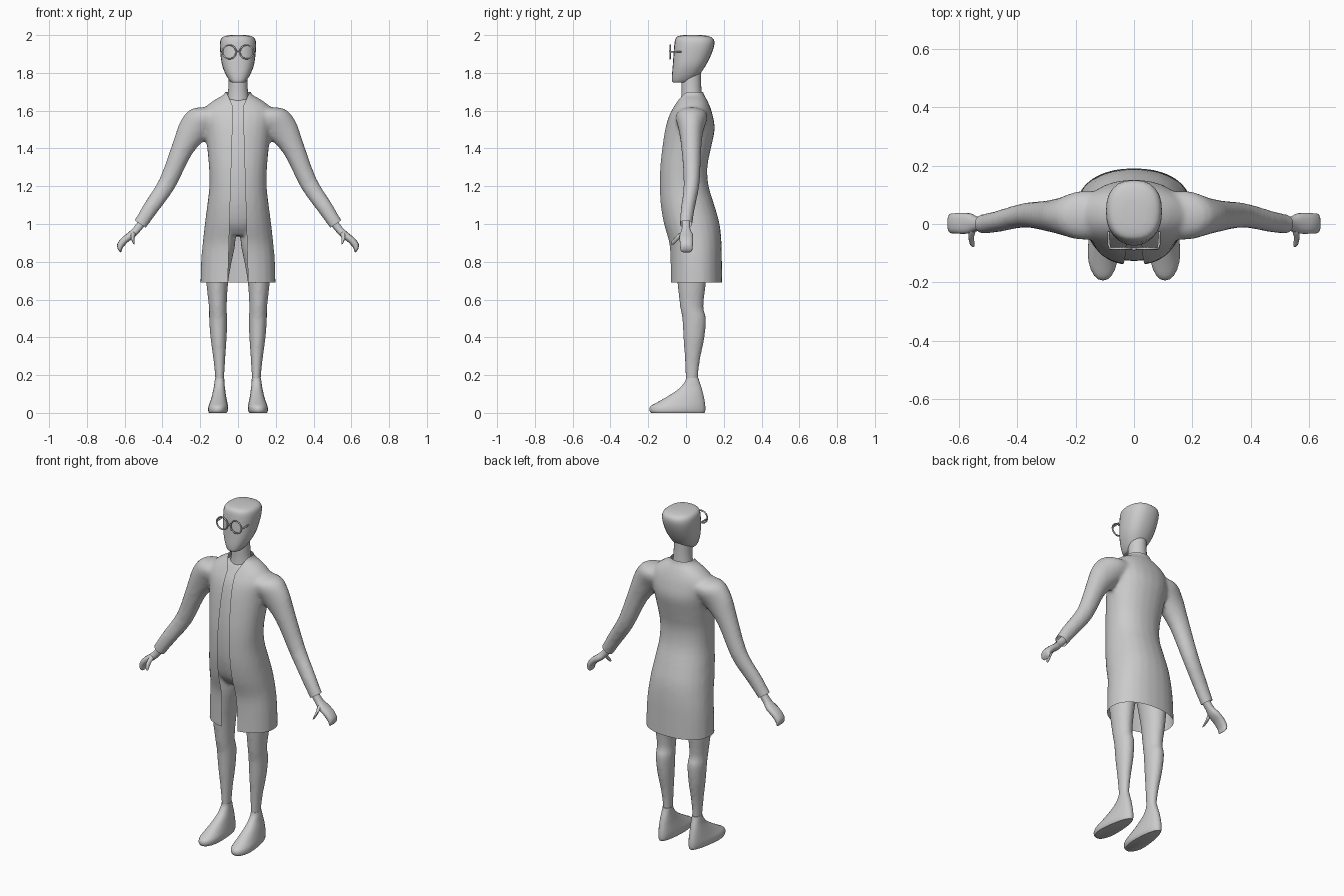
import bpy, bmesh, math
from mathutils import Vector

if "Cube" in bpy.data.objects:
    bpy.data.objects.remove(bpy.data.objects["Cube"])

GREY = bpy.data.materials.new("plain_grey")
GREY.diffuse_color = (0.6, 0.6, 0.6, 1)
GREY.use_nodes = True
GREY.node_tree.nodes["Principled BSDF"].inputs["Base Color"].default_value = GREY.diffuse_color
ARM_U = Vector((0.83, 0, 0.55)).normalized()
X_AXIS = Vector((1, 0, 0))


def spline(rows, steps):
    """Catmull-Rom interpolation of section rows."""
    out = []
    for i in range(len(rows) - 1):
        p = [rows[max(0, min(len(rows) - 1, i + k))] for k in (-1, 0, 1, 2)]
        for s in range(steps):
            t = s / steps
            out.append([0.5 * (2 * b + (c - a) * t + (2 * a - 5 * b + 4 * c - d) * t * t
                               + (3 * b - a - 3 * c + d) * t ** 3) for a, b, c, d in zip(*p)])
    return out + [list(rows[-1])]


def loft(bm, rows, u=X_AXIS, power=2.2, n=24, steps=3, side=1):
    """Closed tube through sections (x, y, z, half width along u, half depth along y)."""
    rings = []
    for x, y, z, rx, ry in spline(rows, steps):
        ring = []
        for k in range(n):
            a = 2 * math.pi * k / n
            c, s = math.cos(a), math.sin(a)
            p = Vector((x, y, z)) + u * math.copysign(abs(c) ** (2 / power), c) * rx
            p.y += math.copysign(abs(s) ** (2 / power), s) * ry
            p.x *= side
            ring.append(bm.verts.new(p))
        rings.append(ring)
    faces = [bm.faces.new(rings[0]), bm.faces.new(rings[-1])]
    for a, b in zip(rings, rings[1:]):
        for k in range(n):
            faces.append(bm.faces.new((a[k], a[(k + 1) % n], b[(k + 1) % n], b[k])))
    bmesh.ops.recalc_face_normals(bm, faces=faces)


def span(z, x, rx, y0, y1):
    """Horizontal section given by its front and back."""
    return (x, (y0 + y1) / 2, z, rx, (y1 - y0) / 2)


def make(name, bm, angle=50):
    me = bpy.data.meshes.new(name)
    bm.to_mesh(me)
    bm.free()
    ob = bpy.data.objects.new(name, me)
    bpy.context.collection.objects.link(ob)
    me.materials.append(GREY)
    bpy.ops.object.select_all(action='DESELECT')
    ob.select_set(True)
    bpy.context.view_layer.objects.active = ob
    bpy.ops.object.shade_smooth_by_angle(angle=math.radians(angle))
    return ob


def fuse(bm, voxel, iterations):
    """Merge overlapping tubes into one blended skin."""
    ob = make("blend", bm)
    m = ob.modifiers.new("remesh", 'REMESH')
    m.mode, m.voxel_size = 'VOXEL', voxel
    m = ob.modifiers.new("smooth", 'SMOOTH')
    m.factor, m.iterations = 0.5, iterations
    dg = bpy.context.evaluated_depsgraph_get()
    out = bmesh.new()
    out.from_mesh(ob.evaluated_get(dg).to_mesh())
    bpy.data.objects.remove(ob)
    return out


def cut(bm, co, no, test=lambda c: True, clear=False):
    fs = [f for f in bm.faces if test(f.calc_center_median())]
    geom = list({e for f in fs for e in f.edges}) + list({v for f in fs for v in f.verts}) + fs
    bmesh.ops.bisect_plane(bm, geom=geom, plane_co=co, plane_no=no, clear_outer=clear)


# Coat: trunk and sleeves blended, then opened at hem, cuffs, collar and front
bm = bmesh.new()
coat = [(.64, .20, -.085, .192), (.8, .196, -.085, .19), (.9, .187, -.092, .188),
        (1.0, .176, -.12, .178), (1.1, .163, -.137, .15), (1.2, .152, -.142, .12),
        (1.3, .154, -.139, .113), (1.4, .163, -.128, .132), (1.5, .175, -.112, .152),
        (1.57, .185, -.092, .143), (1.62, .17, -.066, .128), (1.66, .12, -.042, .11),
        (1.69, .07, -.028, .093), (1.75, .058, -.025, .085)]
loft(bm, [span(z, 0, rx, a, b) for z, rx, a, b in coat])
sleeve = [(.08, .03, 1.59, .05, .07), (.17, .03, 1.565, .085, .085), (.235, .027, 1.50, .083, .066),
          (.295, .028, 1.40, .06, .053), (.375, .03, 1.215, .048, .042),
          (.462, .01, 1.085, .042, .037), (.517, 0, 1.0, .037, .034), (.56, 0, .935, .037, .034)]
for s in (1, -1):
    loft(bm, sleeve, ARM_U, 2, side=s)
bm = fuse(bm, 0.012, 5)
cut(bm, (0, 0, .69), (0, 0, -1), clear=True)
cut(bm, (0, 0, 1.70), (0, 0, 1), clear=True)
for s in (1, -1):
    cut(bm, (s * .517, 0, 1.0), (s * .55, 0, -.83), lambda c: c.x * s > .4, True)


def opening(z):
    return .026 + (1.62 - z) * .03 if z < 1.62 else .026 + (z - 1.62) * .45


in_front = lambda c: c.y < .02 and abs(c.x) < .12
for s in (1, -1):
    cut(bm, (s * .026, 0, 1.62), (1, 0, s * .03), lambda c: in_front(c) and c.z < 1.64)
    cut(bm, (s * .026, 0, 1.62), (1, 0, -s * .45), lambda c: in_front(c) and c.z > 1.60)
gone = []
for f in bm.faces:
    c = f.calc_center_median()
    if in_front(c) and abs(c.x) < opening(c.z):
        gone.append(f)
bmesh.ops.delete(bm, geom=gone, context='FACES')
make("coat", bm)

# Shirt and trousers, blended from trunk and legs
bm = bmesh.new()
trunk = [(.94, .10, -.05, .10), (1.0, .135, -.095, .13), (1.1, .14, -.12, .12), (1.2, .135, -.127, .10),
         (1.3, .135, -.125, .095), (1.4, .14, -.115, .11), (1.5, .15, -.098, .125),
         (1.57, .15, -.078, .12), (1.62, .13, -.05, .10), (1.66, .07, -.025, .085)]
loft(bm, [span(z, 0, rx, a, b) for z, rx, a, b in trunk])
leg = [(1.02, .08, .065, -.075, .12), (.9, .092, .078, -.066, .125), (.8, .104, .07, -.058, .118),
       (.69, .11, .058, -.046, .106), (.56, .107, .047, -.031, .092), (.5, .105, .048, -.02, .106),
       (.4, .103, .043, -.014, .098), (.28, .099, .031, -.006, .074), (.19, .097, .024, -.002, .064),
       (.13, .097, .022, 0, .064)]
for s in (1, -1):
    loft(bm, [span(*r) for r in leg], power=2, side=s)
make("shirt_and_trousers", fuse(bm, 0.01, 4))

# Head
bm = bmesh.new()
head = [(1.748, .030, -.066, .0), (1.756, .042, -.073, .03), (1.79, .064, -.074, .07), (1.84, .084, -.07, .105),
        (1.90, .093, -.066, .135), (1.95, .096, -.062, .15), (1.98, .09, -.056, .145),
        (1.994, .072, -.042, .12), (2.0, .04, -.01, .08)]
loft(bm, [span(z, 0, rx, a, b) for z, rx, a, b in head], power=2.4)
make("head", bm)

# Neck
bm = bmesh.new()
loft(bm, [span(z, 0, rx, a, b) for z, rx, a, b in
          [(1.62, .066, -.03, .09), (1.69, .054, -.024, .083), (1.75, .05, -.024, .08),
           (1.83, .05, -.02, .08)]], power=2)
make("neck", bm)

# Shoes, wider at the toes
foot = [(0, .1, .05, -.185, .098), (.012, .1, .056, -.193, .102), (.035, .1, .055, -.188, .102),
        (.06, .1, .048, -.145, .099), (.095, .1, .038, -.085, .092), (.13, .099, .03, -.035, .083),
        (.165, .098, .026, -.006, .071), (.185, .097, .024, 0, .066)]
for s, label in ((1, "left"), (-1, "right")):
    bm = bmesh.new()
    loft(bm, [span(*r) for r in foot], power=2.3)
    for v in bm.verts:
        toe = max(0, min(1, (.08 - v.co.y) / .2)) * max(0, 1 - v.co.z / .12)
        heel = max(0, 1 - v.co.z / .12) * (1 - max(0, min(1, (.08 - v.co.y) / .2)))
        v.co.x = s * (.099 + (v.co.x - .099) * (1 - .3 * heel) + .008 * toe)
    bmesh.ops.recalc_face_normals(bm, faces=bm.faces)
    make(label + "_shoe", bm)

# Hands: palm with fingers, and a thumb
for s, label in ((1, "left"), (-1, "right")):
    bm = bmesh.new()
    loft(bm, [(.49, .0, 1.03, .022, .022), (.535, .0, .972, .02, .023), (.565, .002, .942, .021, .035),
              (.60, .002, .915, .02, .036), (.624, .002, .885, .018, .034), (.627, .002, .862, .012, .031),
              (.624, .002, .852, .005, .022)], ARM_U, 2.5, 14, 3, s)
    loft(bm, [(.55, -.01, .96, .014, .014), (.558, -.04, .932, .012, .015), (.556, -.062, .908, .01, .014),
              (.551, -.072, .893, .005, .008)], ARM_U, 2, 10, 2, s)
    make(label + "_hand", bm)

# Spectacles: two rims, bridge and temples
def wire(name, pts, closed=False, r=.0045):
    cu = bpy.data.curves.new(name, 'CURVE')
    cu.dimensions, cu.bevel_depth, cu.bevel_resolution = '3D', r, 1
    sp = cu.splines.new('POLY')
    sp.points.add(len(pts) - 1)
    for p, co in zip(sp.points, pts):
        p.co = (*co, 1)
    sp.use_cyclic_u = closed
    cu.materials.append(GREY)
    bpy.context.collection.objects.link(bpy.data.objects.new(name, cu))


for s, label in ((1, "left"), (-1, "right")):
    wire(label + "_rim", [(s * .046 + .036 * math.cos(k * math.pi / 12), -.084,
                           1.911 + .036 * math.sin(k * math.pi / 12)) for k in range(24)], True)
    wire(label + "_temple", [(s * .082, -.084, 1.911), (s * .086, -.07, 1.911), (s * .087, -.025, 1.913)])
wire("bridge", [(-.011, -.084, 1.913), (0, -.086, 1.916), (.011, -.084, 1.913)])
